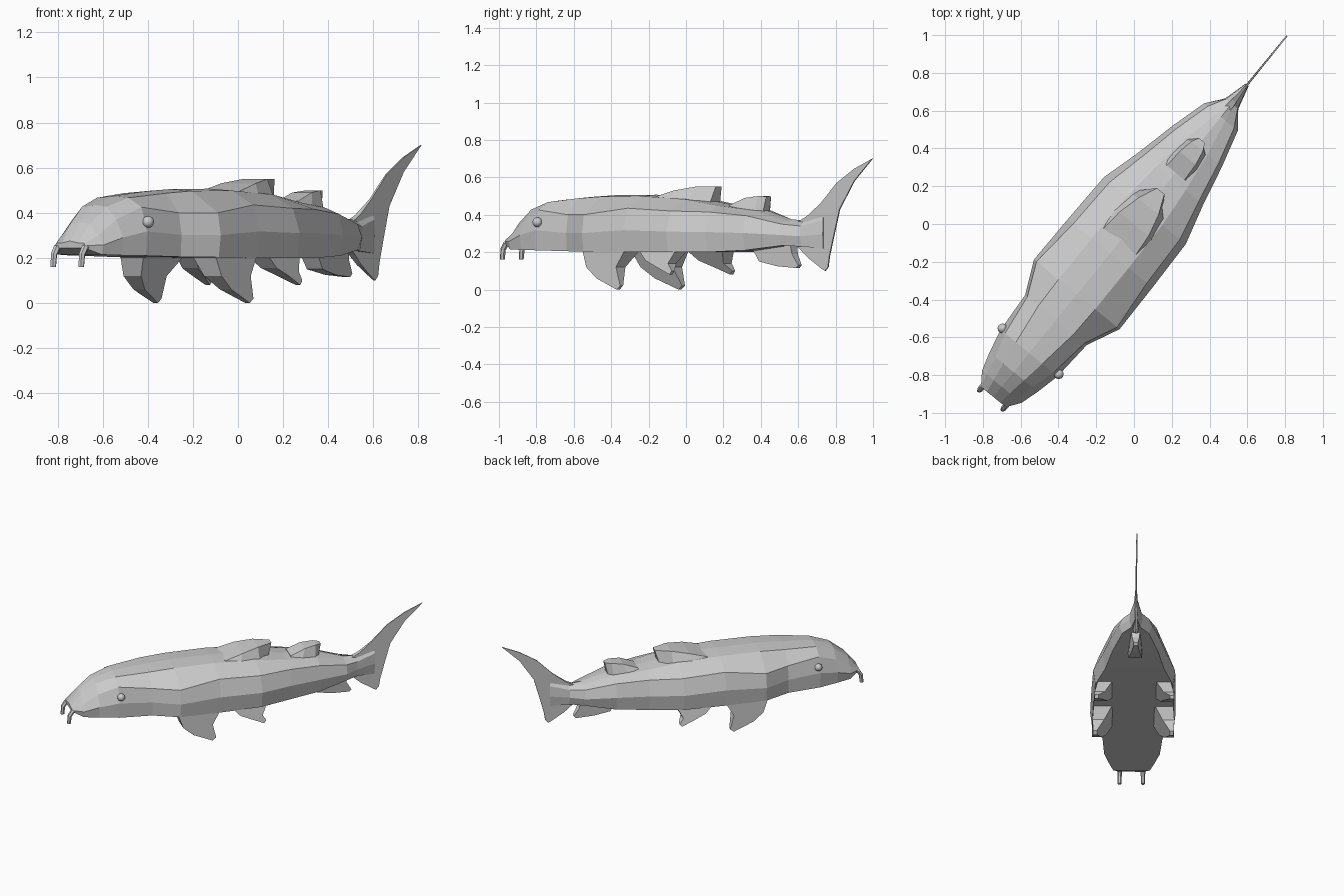
import bpy, bmesh, math
from mathutils import Matrix, Vector

# The fish lies diagonally: s runs along the spine to the tail, t to its side
A = math.radians(50.9)
U = Vector((math.cos(A), math.sin(A), 0))
N = Vector((-math.sin(A), math.cos(A), 0))


def P(s, t, z):
    return U * s + N * t + Vector((0, 0, z))


def finish(name, bm):
    bmesh.ops.recalc_face_normals(bm, faces=bm.faces)
    me = bpy.data.meshes.new(name)
    bm.to_mesh(me)
    bm.free()
    ob = bpy.data.objects.new(name, me)
    bpy.context.collection.objects.link(ob)
    return ob


def loft(name, rings):
    bm = bmesh.new()
    vs = [[bm.verts.new(P(*p)) for p in r] for r in rings]
    n = len(vs[0])
    for a, b in zip(vs, vs[1:]):
        for i in range(n):
            j = (i + 1) % n
            bm.faces.new((a[i], a[j], b[j], b[i]))
    bm.faces.new(vs[0])
    bm.faces.new(vs[-1])
    return finish(name, bm)


def fin(name, outline, side=1):
    """outline points: (s, z, inner t, outer t)"""
    loft(name, [[(s, side * ti, z) for s, z, ti, to in outline],
                [(s, side * to, z) for s, z, ti, to in outline]])


# Body stations: s, bottom z, bottom w, mid w, shoulder z, shoulder w, top w, top z
stations = [
    (-1.18, .245, .08, .085, .265, .08, .045, .275),
    (-1.11, .215, .125, .135, .30, .105, .055, .36),
    (-1.01, .212, .155, .165, .37, .125, .07, .435),
    (-.88, .21, .19, .195, .425, .165, .09, .475),
    (-.655, .205, .205, .21, .40, .195, .12, .495),
    (-.48, .203, .28, .292, .40, .275, .125, .505),
    (-.20, .20, .275, .288, .435, .25, .125, .507),
    (.09, .20, .265, .28, .42, .24, .12, .49),
    (.31, .20, .20, .22, .415, .19, .10, .455),
    (.53, .21, .155, .17, .395, .145, .07, .43),
    (.73, .235, .09, .115, .35, .09, .03, .375),
    (.82, .23, .03, .045, .34, .04, .015, .37),
    (.95, .22, .006, .01, .37, .008, .004, .40),
]
rings = []
for s, zb, wb, wm, zs, ws, wt, zt in stations:
    half = [(wb, zb), (wm, (zb + zs) / 2), (ws, zs), (wt, zt - .008)]
    rings.append([(s, w, z) for w, z in half] + [(s, 0, zt)]
                 + [(s, -w, z) for w, z in reversed(half)])
loft("body", rings)

# Tail fin
tail = [(.78, .36), (.84, .39), (.93, .46), (1.04, .57), (1.16, .645), (1.285, .70),
        (1.16, .58), (1.06, .43), (1.02, .29), (.99, .18), (.98, .12), (.96, .10),
        (.94, .11), (.85, .17), (.80, .215), (.76, .245)]
fin("tail_fin", [(s, z, -.004 - max(0, .95 - s) * .09, .004 + max(0, .95 - s) * .09)
                 for s, z in tail])

# Wedge-shaped dorsal fins: s at base, s at top, base w, top w, base z, top z
def dorsal(name, rows):
    loft(name, [[(sb, wb, zb), (st, wt, zt), (st, -wt, zt), (sb, -wb, zb)]
                for sb, st, wb, wt, zb, zt in rows])


dorsal("front_dorsal_fin", [
    (-.12, -.12, .13, .11, .47, .497),
    (-.02, .0, .145, .10, .45, .53),
    (.12, .12, .125, .07, .43, .55),
    (.19, .225, .05, .025, .43, .55)])
dorsal("rear_dorsal_fin", [
    (.35, .35, .085, .06, .42, .452),
    (.42, .45, .085, .055, .41, .49),
    (.52, .53, .07, .04, .40, .50),
    (.55, .57, .03, .02, .40, .498)])

# Anal fin
fin("anal_fin", [(.49, .23, -.05, .05), (.54, .15, -.045, .045), (.65, .125, -.03, .03),
                 (.77, .115, -.015, .015), (.785, .13, -.015, .015),
                 (.75, .19, -.025, .025), (.74, .25, -.03, .03)])

for side, label in ((1, "left"), (-1, "right")):
    # Paired lower fins
    fin(label + "_pectoral_fin",
        [(-.50, .23, .13, .27), (-.46, .12, .18, .28), (-.39, .06, .215, .28),
         (-.255, .0, .25, .275), (-.23, .02, .25, .275), (-.255, .12, .20, .28),
         (-.19, .23, .13, .27)], side)
    fin(label + "_pelvic_fin",
        [(-.13, .23, .13, .26), (-.06, .155, .18, .27), (.02, .12, .21, .275),
         (.105, .08, .245, .27), (.12, .10, .245, .27), (.095, .14, .20, .27),
         (.14, .23, .13, .24)], side)

    # Eye
    bm = bmesh.new()
    bmesh.ops.create_uvsphere(bm, u_segments=12, v_segments=8, radius=.026,
                              matrix=Matrix.Translation(P(-.868, side * .192, .36)))
    eye = finish(label + "_eye", bm)
    eye.data.shade_smooth()

    # Barbel under the snout
    path = [(-1.14, .255, .014), (-1.175, .245, .016), (-1.195, .215, .015), (-1.20, .16, .013)]
    dirs = [(-.9, -.3), (-.8, -.6), (-.4, -.9), (0, -1)]
    tube = []
    for (s, z, r), (ds, dz) in zip(path, dirs):
        ring = []
        for k in range(6):
            a = k * math.pi / 3
            off = r * math.sin(a)
            ring.append((s - dz * off, side * .08 + r * math.cos(a), z + ds * off))
        tube.append(ring)
    loft(label + "_barbel", tube)
